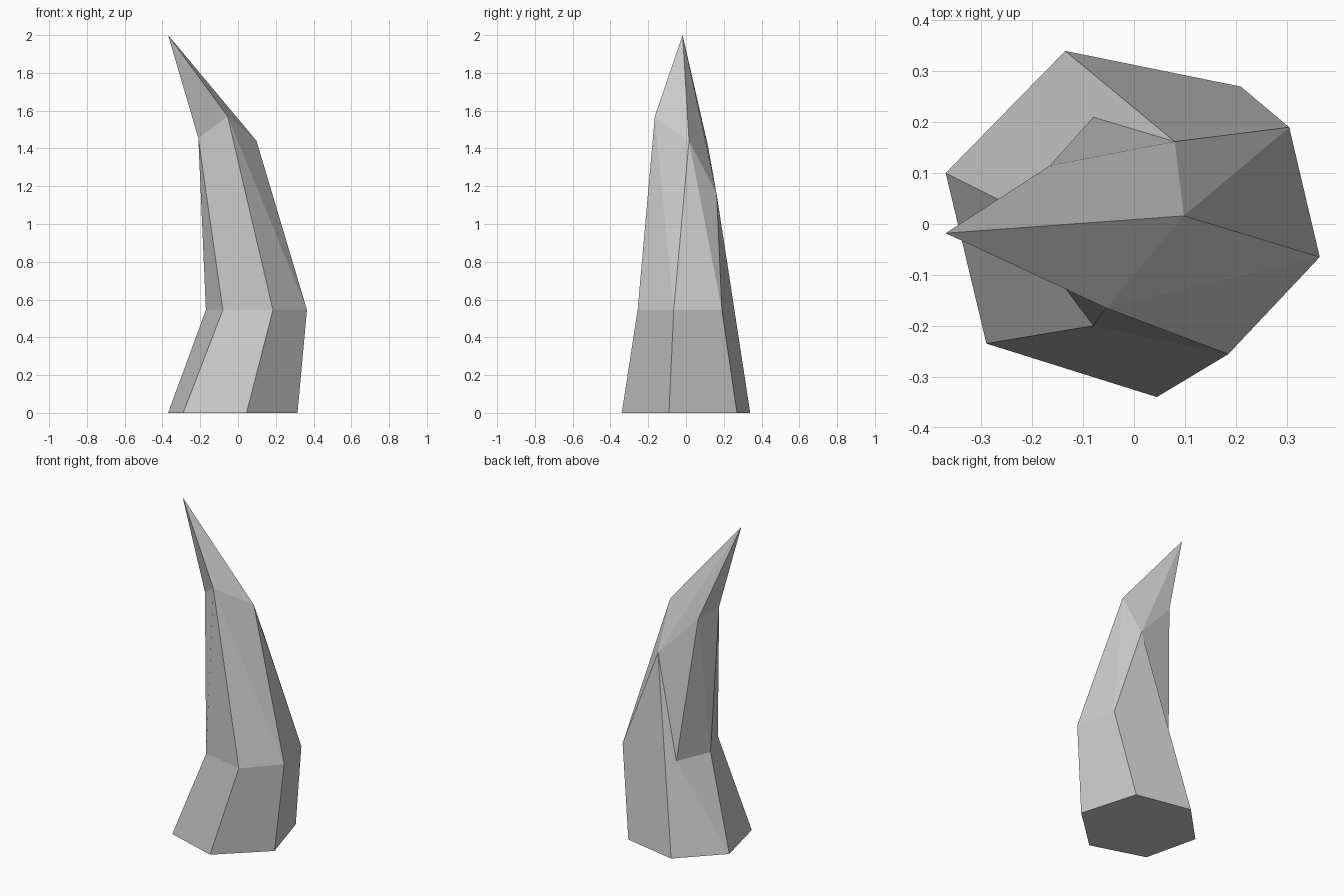
import bpy, bmesh

if "Cube" in bpy.data.objects:
    bpy.data.objects.remove(bpy.data.objects["Cube"])

bm = bmesh.new()


def ring(points, z):
    return [bm.verts.new((x, y, z)) for x, y in points]


# Hexagonal foot and the hexagonal bend above it, both counterclockwise
foot = ring([(-.29, -.235), (.045, -.34), (.315, -.09),
             (.21, .27), (-.135, .34), (-.37, .10)], 0)
bend = ring([(-.08, -.20), (.185, -.256), (.365, -.065),
             (.305, .19), (-.08, .21), (-.17, 0)], .545)

# Shoulder corners and the tip
front = bm.verts.new((-.055, -.165, 1.57))
right = bm.verts.new((.098, .016, 1.44))
notch = bm.verts.new((.08, .162, 1.16))
back = bm.verts.new((-.165, .115, 1.42))
left = bm.verts.new((-.21, -.027, 1.455))
tip = bm.verts.new((-.37, -.018, 2.0))

# Underside and lower sides; the back right side runs on up to the notch
bm.faces.new(foot[::-1])
for i in (0, 1, 2, 5):
    j = (i + 1) % 6
    bm.faces.new((foot[i], foot[j], bend[j], bend[i]))
b1, b2, b3, b4, b5, b6 = bend
for face in (
    (foot[3], foot[4], notch, b4), (foot[4], b5, notch),
    (foot[4], foot[5], b5), (foot[5], b6, b5),
    # Middle facets
    (b1, b2, front, left), (b2, b3, front), (b3, right, front),
    (b3, b4, right), (b4, notch, right), (b5, back, notch),
    (b5, b6, back), (b6, left, back), (b6, b1, left),
    # Facets of the pointed tip
    (front, right, tip), (right, notch, tip), (notch, back, tip),
    (back, left, tip), (left, front, tip),
):
    bm.faces.new(face)

bmesh.ops.recalc_face_normals(bm, faces=bm.faces)
mesh = bpy.data.meshes.new("curved_spike")
bm.to_mesh(mesh)
bm.free()
bpy.context.collection.objects.link(bpy.data.objects.new("curved_spike", mesh))
